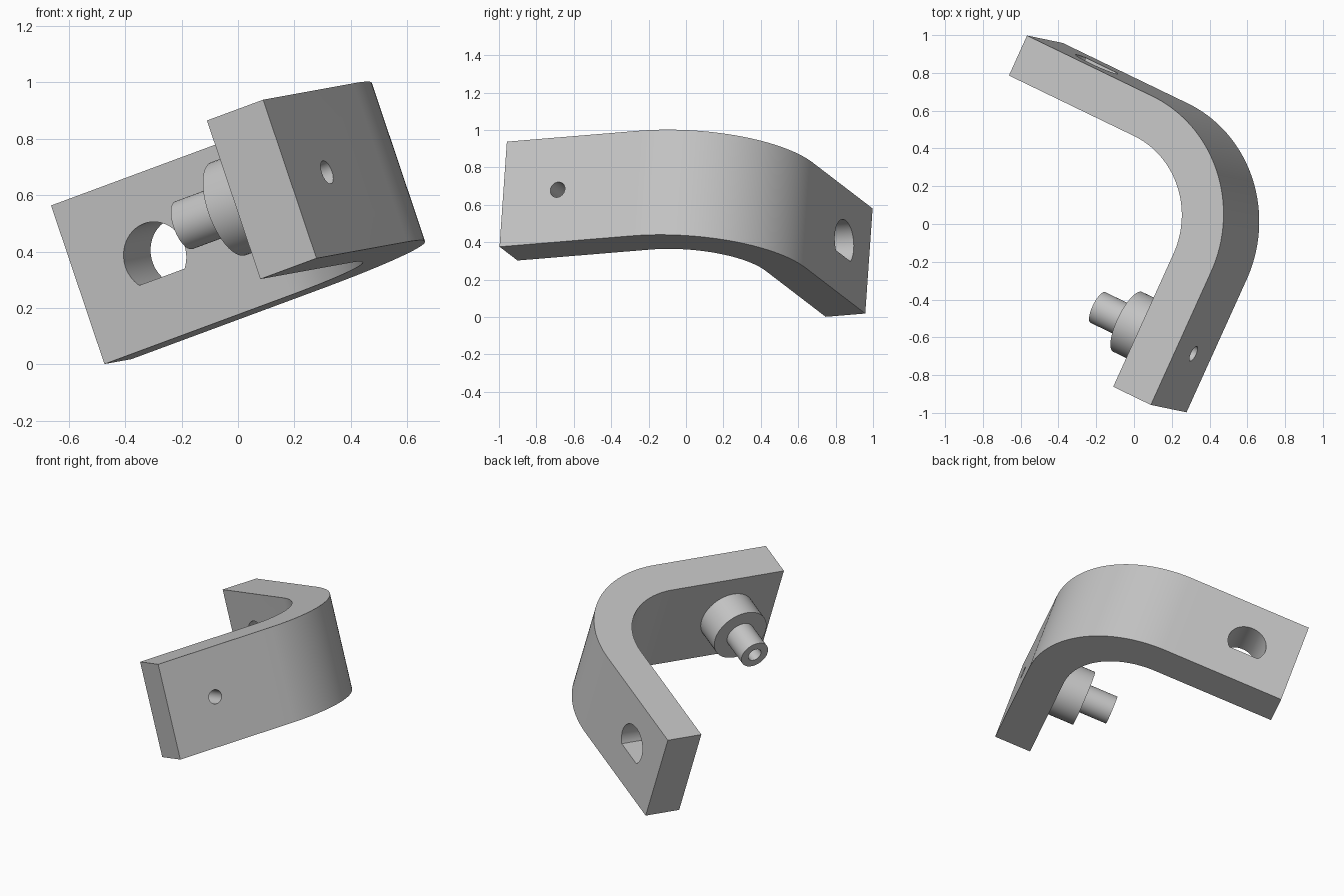
import bpy, bmesh
from math import sin, cos, pi, asin, radians
from mathutils import Matrix, Vector

cube = bpy.data.objects.get("Cube")
if cube:
    bpy.data.objects.remove(cube, do_unlink=True)

# Main sizes
LENGTH, THICK, WIDTH = 1.48, 0.233, 0.594
BEND = 0.705            # outer bend radius
HOLE_AT = 0.32          # distance of both holes from the arm ends
BORE = 0.043
MID = WIDTH / 2

# Tilted frame: x along first arm, y along second arm, z across the width
diagonal = Vector((-0.313, 0.934, -0.1706)).normalized()
across = Vector((-0.32, 0.0716, 0.9446))
across = (across - diagonal * across.dot(diagonal)).normalized()
side = diagonal.cross(across)
first = (diagonal + side).normalized()
second = (diagonal - side).normalized()
FRAME = Matrix((first, second, across)).transposed().to_4x4()
FRAME.translation = (0.278, -0.997, 0.376)

# Single grey finish
grey = bpy.data.materials.new("plain grey")
grey.use_nodes = True
colour = (0.55, 0.55, 0.55, 1)
grey.diffuse_color = colour
grey.node_tree.nodes["Principled BSDF"].inputs["Base Color"].default_value = colour


def finish(name, bm):
    bmesh.ops.recalc_face_normals(bm, faces=bm.faces[:])
    mesh = bpy.data.meshes.new(name)
    bm.to_mesh(mesh)
    bm.free()
    mesh.materials.append(grey)
    obj = bpy.data.objects.new(name, mesh)
    bpy.context.collection.objects.link(obj)
    obj.matrix_world = FRAME
    return obj


def prism(name, points, push):
    """Extrude a closed outline of 3D points along a vector."""
    bm = bmesh.new()
    face = bm.faces.new([bm.verts.new(p) for p in points])
    grown = bmesh.ops.extrude_face_region(bm, geom=[face])["geom"]
    verts = [v for v in grown if isinstance(v, bmesh.types.BMVert)]
    bmesh.ops.translate(bm, verts=verts, vec=push)
    return finish(name, bm)


def arc(radius, start, end, steps):
    angles = [start + (end - start) * i / steps for i in range(steps + 1)]
    return [(radius * cos(a), radius * sin(a)) for a in angles]


def smooth(obj):
    bpy.ops.object.select_all(action='DESELECT')
    obj.select_set(True)
    bpy.context.view_layer.objects.active = obj
    bpy.ops.object.shade_smooth_by_angle(angle=radians(30))


# Bent strip outline: outer bend, then inner bend back
cx, cy = LENGTH - BEND, BEND
outer = [(cx + x, cy + y) for x, y in arc(BEND, -pi / 2, 0, 40)]
inner = [(cx + x, cy + y) for x, y in arc(BEND - THICK, 0, -pi / 2, 40)]
outline = ([(0, 0)] + outer + [(LENGTH, LENGTH), (LENGTH - THICK, LENGTH)]
           + inner + [(0, THICK)])
bracket = prism("bent_bracket", [(x, y, 0) for x, y in outline], (0, 0, WIDTH))

# Round hole through the first arm
circle = arc(BORE, 0, 2 * pi, 48)[:-1]
round_cutter = prism("round_cutter",
                     [(HOLE_AT + a, -0.1, MID + b) for a, b in circle],
                     (0, THICK + 0.2, 0))

# Flat-bottomed hole through the second arm
flat = asin(0.078 / 0.122)
dee = arc(0.122, -flat, pi + flat, 48)
dee_cutter = prism("flat_hole_cutter",
                   [(LENGTH - THICK - 0.1, LENGTH - HOLE_AT + a, MID + b) for a, b in dee],
                   (THICK + 0.2, 0, 0))

bpy.context.view_layer.objects.active = bracket
for cutter in (round_cutter, dee_cutter):
    cutter.hide_render = True
    mod = bracket.modifiers.new("hole", 'BOOLEAN')
    mod.operation, mod.solver, mod.object = 'DIFFERENCE', 'EXACT', cutter
    bpy.ops.object.modifier_apply(modifier=mod.name)
    bpy.data.objects.remove(cutter, do_unlink=True)
smooth(bracket)

# Stepped hollow boss and pin on the inner face of the first arm
BOSS_R, BOSS_END, PIN_R, PIN_END = 0.176, 0.175, 0.09, 0.36
profile = [(BOSS_R, 0), (BOSS_R, BOSS_END), (PIN_R, BOSS_END),
           (PIN_R, PIN_END), (BORE, PIN_END), (BORE, 0)]
bm = bmesh.new()
verts = [bm.verts.new((HOLE_AT + r, THICK + h, MID)) for r, h in profile]
edges = [bm.edges.new(pair) for pair in zip(verts, verts[1:])]
bmesh.ops.spin(bm, geom=verts + edges, cent=(HOLE_AT, THICK, MID),
               axis=(0, 1, 0), angle=2 * pi, steps=48, use_duplicate=False)
bmesh.ops.remove_doubles(bm, verts=bm.verts[:], dist=0.0001)
smooth(finish("boss_and_pin", bm))
